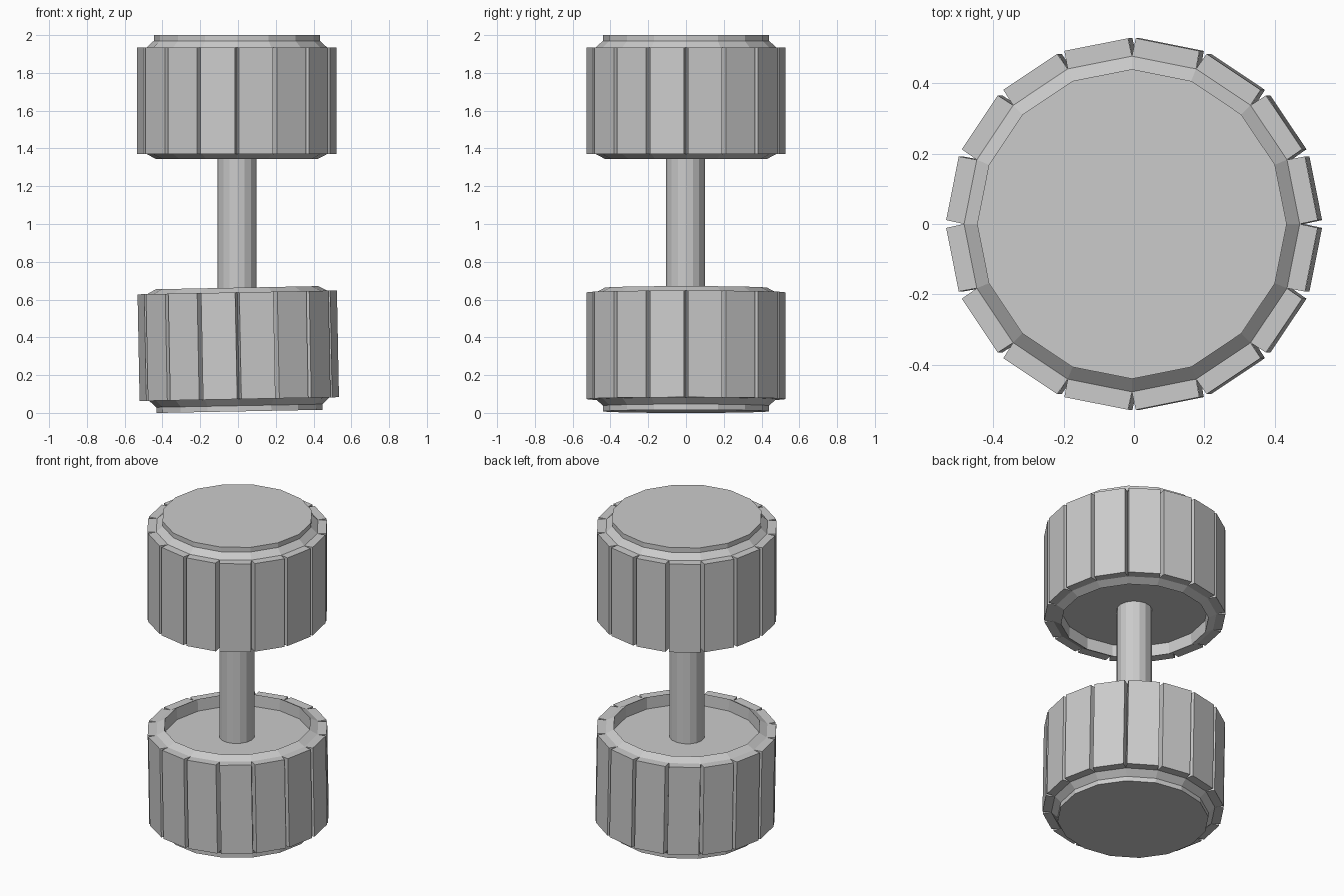
import bpy, bmesh
from math import cos, sin, pi, radians
from mathutils import Matrix

if "Cube" in bpy.data.objects:
    bpy.data.objects.remove(bpy.data.objects["Cube"])

N = 16          # panels around each weight
GAP = 0.021     # half the angular width of a groove (radians)


def make_object(name, bm, matrix):
    bmesh.ops.recalc_face_normals(bm, faces=bm.faces)
    mesh = bpy.data.meshes.new(name)
    bm.to_mesh(mesh)
    bm.free()
    obj = bpy.data.objects.new(name, mesh)
    bpy.context.collection.objects.link(obj)
    obj.matrix_world = matrix
    return obj


def ring(bm, r, z):
    return [bm.verts.new((r * cos(2 * pi * k / N), r * sin(2 * pi * k / N), z))
            for k in range(N)]


def bridge(bm, a, b):
    for k in range(len(a)):
        j = (k + 1) % len(a)
        bm.faces.new((a[k], a[j], b[j], b[k]))


def weight(name, matrix):
    """Grooved weight: outer cap at local z = 0, recessed face at the other end."""
    bm = bmesh.new()
    # stepped cap and shoulder, down to the groove bottoms
    cap, cap_low, root_top = ring(bm, 0.44, 0), ring(bm, 0.44, -0.03), ring(bm, 0.477, -0.065)
    bm.faces.new(cap)
    bridge(bm, cap, cap_low)
    bridge(bm, cap_low, root_top)
    # inner chamfered lip and recessed disc
    root_low, lip = ring(bm, 0.477, -0.63), ring(bm, 0.43, -0.655)
    recess = ring(bm, 0.427, -0.58)
    bridge(bm, root_low, lip)
    bridge(bm, lip, recess)
    bm.faces.new(recess)
    # flat panels separated by V grooves
    for k in range(N):
        j = (k + 1) % N
        a0, a1 = 2 * pi * k / N + GAP, 2 * pi * (k + 1) / N - GAP
        t0, t1, b0, b1 = [bm.verts.new((0.528 * cos(a), 0.528 * sin(a), z))
                          for z in (-0.065, -0.63) for a in (a0, a1)]
        bm.faces.new((root_top[k], t0, t1, root_top[j]))
        bm.faces.new((root_low[k], b0, b1, root_low[j]))
        bm.faces.new((t0, t1, b1, b0))
        bm.faces.new((root_top[k], t0, b0, root_low[k]))
        bm.faces.new((root_top[j], t1, b1, root_low[j]))
    return make_object(name, bm, matrix)


# upper weight, and lower weight flipped and slightly tilted
weight("upper_weight", Matrix.Translation((-0.006, 0, 2.0)))
weight("lower_weight", Matrix.Translation((0.008, 0, 0.008))
       @ Matrix.Rotation(radians(-1.1), 4, 'Y') @ Matrix.Rotation(pi, 4, 'X'))

# handle bar between the recessed faces
bm = bmesh.new()
bmesh.ops.create_cone(bm, cap_ends=True, segments=16, radius1=0.103, radius2=0.103, depth=0.88)
make_object("handle", bm, Matrix.Translation((-0.005, -0.003, 1.0)))
